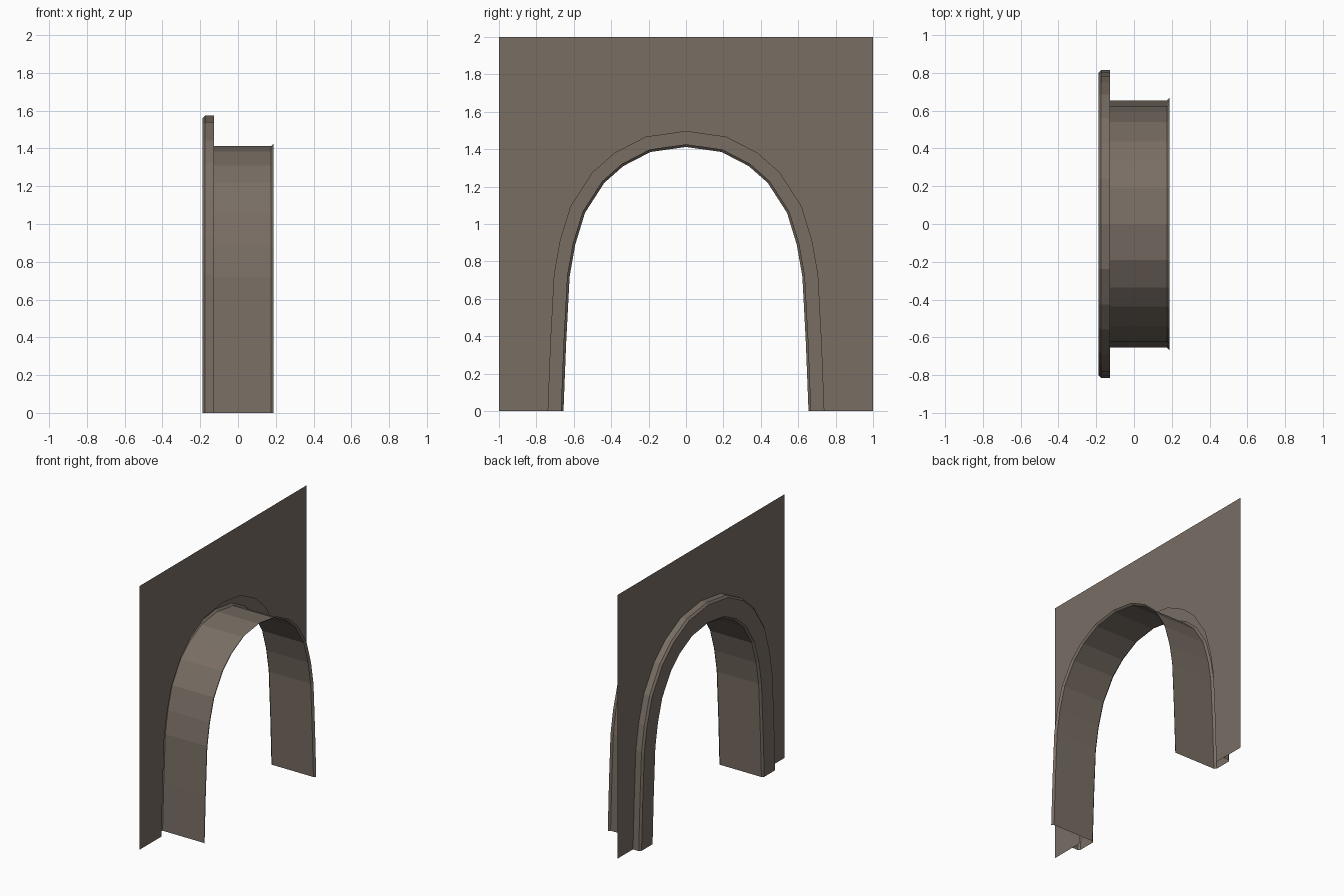
import bpy, bmesh
from mathutils import Vector

if "Cube" in bpy.data.objects:
    bpy.data.objects.remove(bpy.data.objects["Cube"])

stone = bpy.data.materials.new("warm_grey_stone")
stone.diffuse_color = (0.190, 0.156, 0.127, 1)
stone.use_nodes = True
stone.node_tree.nodes["Principled BSDF"].inputs["Base Color"].default_value = stone.diffuse_color

# Half of the arch opening (y, z), from the floor up to the crown
half = [(0.655, 0), (0.641, 0.36), (0.622, 0.72), (0.592, 0.89), (0.54, 1.06),
        (0.437, 1.22), (0.335, 1.31), (0.19, 1.385), (0, 1.412)]
arch = [Vector(p) for p in half] + [Vector((-y, z)) for y, z in reversed(half[:-1])]

WALL_X = -0.126


def offset(path, d):
    """Push the arch outwards by d with mitred corners; the feet stay on the floor."""
    out = []
    for i, p in enumerate(path):
        if i in (0, len(path) - 1):
            out.append(p + Vector((d if p.x > 0 else -d, 0)))
            continue
        t0, t1 = (p - path[i - 1]).normalized(), (path[i + 1] - p).normalized()
        n0, n1 = Vector((t0.y, -t0.x)), Vector((t1.y, -t1.x))
        m = (n0 + n1).normalized()
        out.append(p + m * (d / m.dot(n0)))
    return out


def finish(bm, name):
    mesh = bpy.data.meshes.new(name)
    bm.to_mesh(mesh)
    bm.free()
    mesh.materials.append(stone)
    obj = bpy.data.objects.new(name, mesh)
    bpy.context.collection.objects.link(obj)
    return obj


def sweep(name, profile):
    """Sweep an (x, outward offset) profile along the arch."""
    bm = bmesh.new()
    rows = [[bm.verts.new((x, p.x, p.y)) for p in offset(arch, d)] for x, d in profile]
    for a, b in zip(rows, rows[1:]):
        for i in range(len(arch) - 1):
            bm.faces.new((a[i], b[i], b[i + 1], a[i + 1]))
    return finish(bm, name)


# Thin wall sheet with the arched opening
bm = bmesh.new()
outline = offset(arch, 0.082) + [Vector(p) for p in ((-1, 0), (-1, 2), (1, 2), (1, 0))]
face = bm.faces.new([bm.verts.new((WALL_X, p.x, p.y)) for p in outline])
face.normal_update()
bmesh.ops.triangulate(bm, faces=[face])
finish(bm, "wall")

# Raised, chamfered trim around the opening
sweep("arch_trim", [(WALL_X, 0.16), (-0.174, 0.16), (-0.188, 0.146),
                    (-0.188, 0.014), (-0.174, 0)])

# Passage lining with a small flare at its far end
sweep("passage_lining", [(-0.174, 0), (0.174, 0), (0.188, 0.014)])
